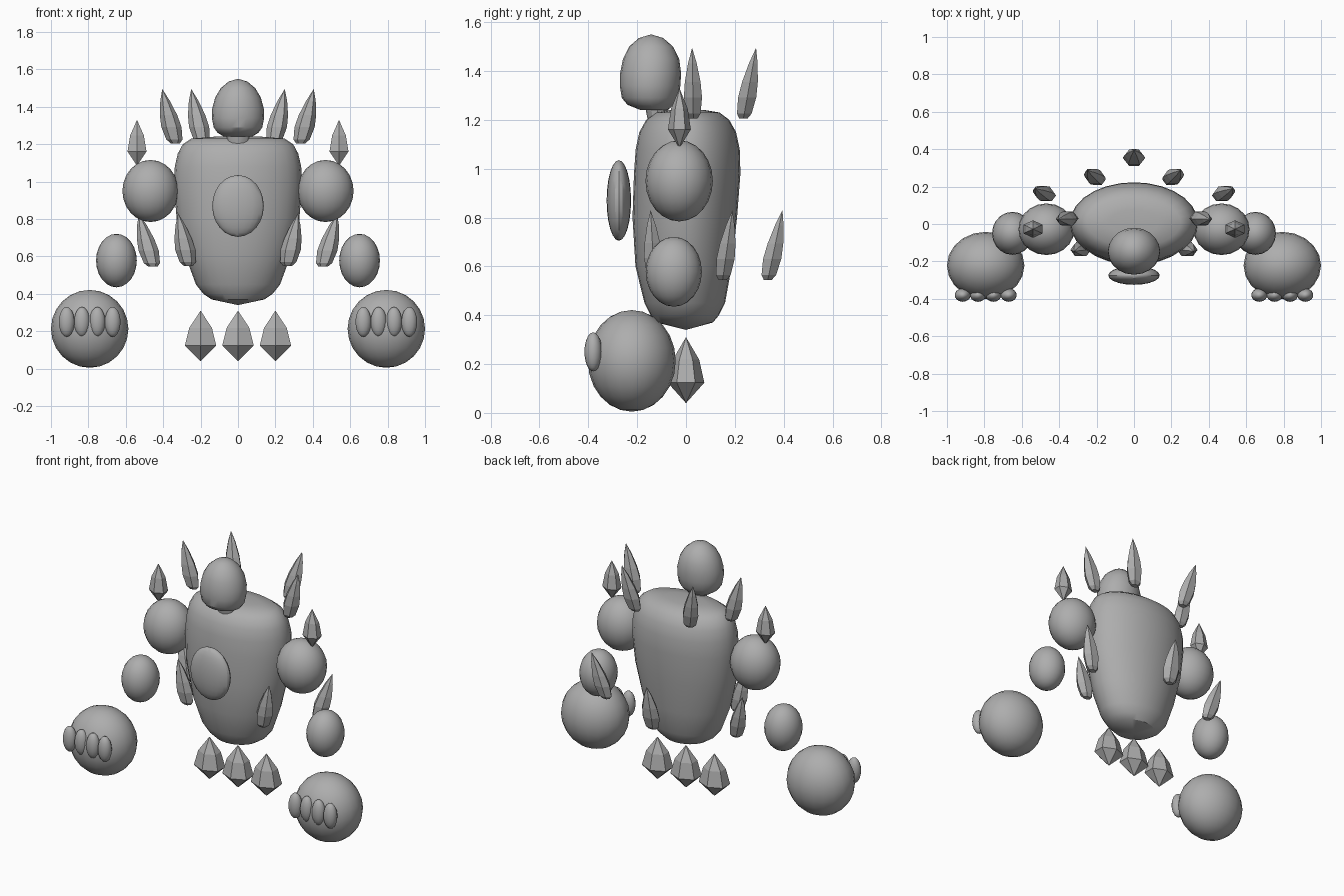
import bpy, bmesh, math
from mathutils import Vector

if "Cube" in bpy.data.objects:
    bpy.data.objects.remove(bpy.data.objects["Cube"])

stone = bpy.data.materials.new("stone_grey")
stone.diffuse_color = (0.42, 0.42, 0.42, 1)
stone.use_nodes = True
stone.node_tree.nodes["Principled BSDF"].inputs["Base Color"].default_value = stone.diffuse_color


def loft(name, rings, sides, smooth=True, turn=0.0):
    """Skin elliptical rings (x, y, z, rx, ry); a zero radius makes a tip."""
    bm = bmesh.new()
    loops = []
    for x, y, z, rx, ry in rings:
        if rx == 0:
            loops.append([bm.verts.new((x, y, z))] * sides)
            continue
        loops.append([bm.verts.new((x + rx * math.cos(turn + math.tau * i / sides),
                                    y + ry * math.sin(turn + math.tau * i / sides), z))
                      for i in range(sides)])
    for low, high in zip(loops, loops[1:]):
        for i in range(sides):
            j = (i + 1) % sides
            quad = list(dict.fromkeys((low[i], low[j], high[j], high[i])))
            bm.faces.new(quad)
    # close blunt ends
    if rings[0][3] > 0:
        bm.faces.new(loops[0][::-1])
    if rings[-1][3] > 0:
        bm.faces.new(loops[-1])
    bmesh.ops.recalc_face_normals(bm, faces=bm.faces[:])
    mesh = bpy.data.meshes.new(name)
    bm.to_mesh(mesh)
    bm.free()
    ob = bpy.data.objects.new(name, mesh)
    bpy.context.collection.objects.link(ob)
    finish(ob, smooth)
    return ob


def finish(ob, smooth):
    ob.data.materials.append(stone)
    if smooth:
        bpy.ops.object.select_all(action='DESELECT')
        ob.select_set(True)
        bpy.context.view_layer.objects.active = ob
        bpy.ops.object.shade_smooth_by_angle(angle=math.radians(30))


def ball(name, centre, radii, segments=20, rows=12):
    bpy.ops.mesh.primitive_uv_sphere_add(segments=segments, ring_count=rows,
                                         radius=1, location=centre)
    ob = bpy.context.object
    ob.name = name
    ob.scale = radii
    bpy.ops.object.transform_apply(location=False, rotation=False, scale=True)
    finish(ob, True)


def crystal(name, x, y, z0, z1, rx, ry):
    """Upright six-sided crystal, widest about a third of the way up."""
    h = z1 - z0
    loft(name, [(x, y, z0, 0, 0), (x, y, z0 + 0.31 * h, rx / 0.866, ry),
                (x, y, z0 + 0.66 * h, 0.72 * rx / 0.866, 0.72 * ry),
                (x, y, z1, 0, 0)], 6, False, math.pi / 6)


def shard(name, base, tip, rx=0.054, ry=0.043):
    """Leaning blunt-based shard tapering to a point."""
    a, b = Vector(base), Vector(tip)
    rings = []
    for t, r in ((0, 0.45), (0.07, 0.8), (0.3, 1.0), (0.52, 0.86), (0.78, 0.48), (1, 0)):
        p = a.lerp(b, t)
        rings.append((p.x, p.y, p.z, rx * r, ry * r))
    loft(name, rings, 6, False)


# torso
loft("torso", [(0, 0, 0.34, 0, 0),
               (0, -0.005, 0.37, 0.14, 0.115),
               (0, -0.005, 0.40, 0.185, 0.14),
               (0, -0.005, 0.45, 0.225, 0.165),
               (0, -0.01, 0.60, 0.28, 0.197),
               (0, -0.005, 0.80, 0.328, 0.214),
               (0, 0.005, 0.98, 0.343, 0.218),
               (0, 0.007, 1.08, 0.338, 0.213),
               (0, 0.007, 1.15, 0.322, 0.198),
               (0, 0.007, 1.20, 0.295, 0.170),
               (0, 0.007, 1.23, 0.25, 0.13),
               (0, 0.007, 1.24, 0.13, 0.07),
               (0, 0.007, 1.242, 0, 0)], 28)

# neck, head and chest stone
loft("neck", [(0, -0.115, 1.20, 0.055, 0.042), (0, -0.12, 1.27, 0.065, 0.05)], 12)
loft("head", [(0, -0.13, 1.24, 0.075, 0.055),
              (0, -0.145, 1.262, 0.11, 0.095),
              (0, -0.147, 1.29, 0.13, 0.116),
              (0, -0.147, 1.34, 0.14, 0.124),
              (0, -0.145, 1.39, 0.138, 0.125),
              (0, -0.143, 1.45, 0.122, 0.115),
              (0, -0.143, 1.50, 0.092, 0.09),
              (0, -0.143, 1.535, 0.05, 0.05),
              (0, -0.143, 1.55, 0, 0)], 20)
ball("chest_stone", (0, -0.275, 0.87), (0.138, 0.05, 0.165))

# floating foot crystals
for i, x in enumerate((-0.2, 0, 0.2)):
    crystal(f"foot_crystal_{i + 1}", x, 0, 0.04, 0.31, 0.084, 0.075)

# arms and paired shards
for side, s in (("left", -1), ("right", 1)):
    ball(f"{side}_shoulder", (s * 0.468, -0.028, 0.95), (0.15, 0.138, 0.166))
    ball(f"{side}_elbow", (s * 0.65, -0.05, 0.578), (0.109, 0.115, 0.143))
    ball(f"{side}_fist", (s * 0.793, -0.222, 0.213), (0.207, 0.18, 0.208))
    for i in range(4):
        ball(f"{side}_knuckle_{i + 1}", (s * (0.67 + 0.082 * i), -0.38, 0.25),
             (0.043, 0.036, 0.08), 14, 10)
    crystal(f"{side}_shoulder_crystal", s * 0.54, -0.027, 1.085, 1.33, 0.051, 0.047)
    shard(f"{side}_upper_inner_shard", (s * 0.19, 0.235, 1.205), (s * 0.25, 0.287, 1.495))
    shard(f"{side}_upper_outer_shard", (s * 0.335, 0.03, 1.205), (s * 0.405, 0.025, 1.495))
    shard(f"{side}_lower_outer_shard", (s * 0.455, 0.15, 0.545), (s * 0.53, 0.19, 0.83))
    shard(f"{side}_lower_inner_shard", (s * 0.265, -0.13, 0.55), (s * 0.32, -0.145, 0.83))

# rear shard
shard("rear_shard", (0, 0.335, 0.545), (0, 0.395, 0.83), 0.06)
